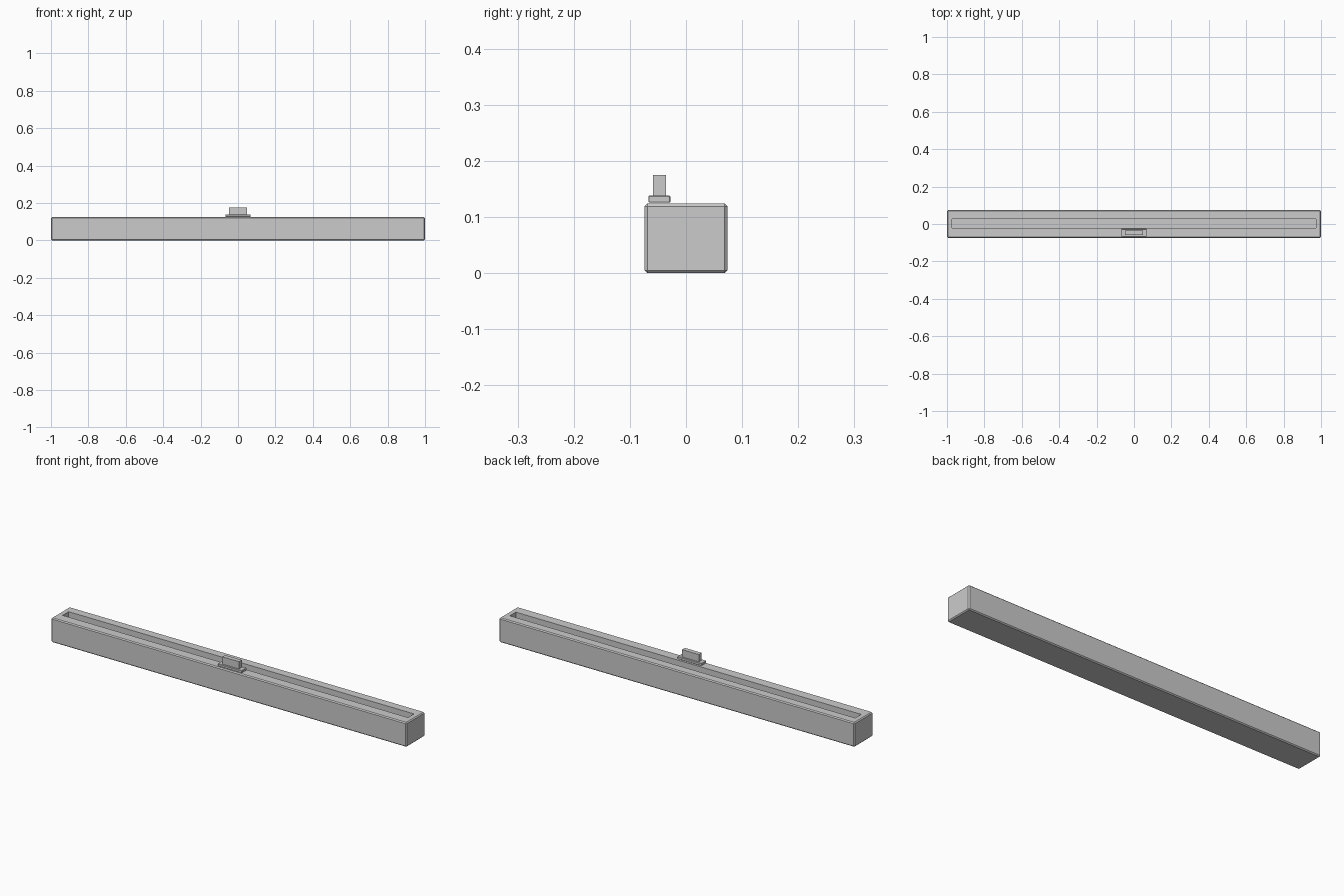
import bpy
import bmesh
from mathutils import Vector

cube = bpy.data.objects.get("Cube")
if cube:
    bpy.data.objects.remove(cube, do_unlink=True)

GREY = (0.6, 0.6, 0.6, 1)
grey = bpy.data.materials.new("plain grey")
grey.use_nodes = True
grey.diffuse_color = GREY
grey.node_tree.nodes["Principled BSDF"].inputs["Base Color"].default_value = GREY


def box(name, low, high, bevel=0, slot=None):
    """Box between two corners, with an optional recess in its top and bevelled outer edges."""
    low, high = Vector(low), Vector(high)
    bm = bmesh.new()
    bmesh.ops.create_cube(bm, size=1)
    for v in bm.verts:
        v.co = (low + high) / 2 + v.co * (high - low)
    if bevel:
        bmesh.ops.bevel(bm, geom=bm.edges[:], offset=bevel, segments=1,
                        affect='EDGES', clamp_overlap=True)
    if slot:
        # Inset the top face to the slot outline, then push it down
        x, y0, y1, depth = slot
        top = max(bm.faces, key=lambda f: f.calc_center_median().z)
        bmesh.ops.inset_individual(bm, faces=[top], thickness=0.01)
        for v in top.verts:
            v.co.x = x if v.co.x > 0 else -x
            v.co.y = y1 if v.co.y > 0 else y0
        rim = bmesh.ops.extrude_discrete_faces(bm, faces=[top])["faces"][0]
        bmesh.ops.translate(bm, verts=rim.verts[:], vec=(0, 0, -depth))
        bmesh.ops.remove_doubles(bm, verts=bm.verts[:], dist=0.0001)
    bmesh.ops.recalc_face_normals(bm, faces=bm.faces[:])
    mesh = bpy.data.meshes.new(name)
    bm.to_mesh(mesh)
    bm.free()
    mesh.materials.append(grey)
    obj = bpy.data.objects.new(name, mesh)
    bpy.context.collection.objects.link(obj)
    return obj


# Long housing with a channel along its top
box("housing", (-1, -0.074, 0), (1, 0.074, 0.124), 0.005,
    slot=(0.972, -0.021, 0.027, 0.09))
# Sliding handle: foot plate and upright grip
box("slider_foot", (-0.068, -0.067, 0.1255), (0.068, -0.028, 0.138), 0.0015)
box("slider_grip", (-0.047, -0.059, 0.137), (0.047, -0.036, 0.175))
